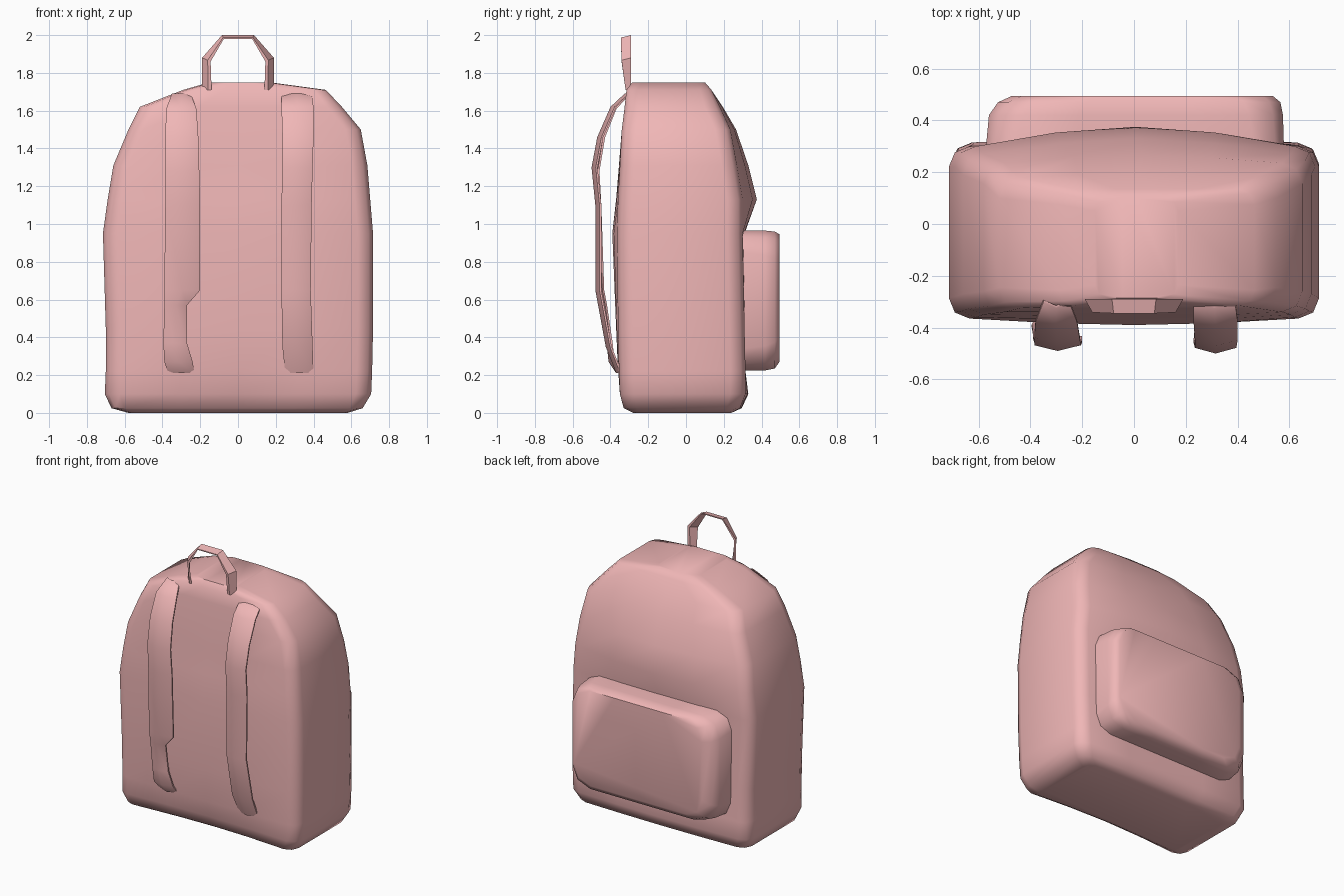
import bpy, bmesh, math

fabric = bpy.data.materials.new("fabric")
fabric.diffuse_color = (0.87, 0.47, 0.47, 1)


def loft(name, rings, angle=50):
    """Skin a list of equal-length point rings and cap both ends."""
    bm = bmesh.new()
    rows = [[bm.verts.new(p) for p in ring] for ring in rings]
    n = len(rows[0])
    for a, b in zip(rows, rows[1:]):
        for i in range(n):
            j = (i + 1) % n
            bm.faces.new((a[i], a[j], b[j], b[i]))
    bm.faces.new(rows[0])
    bm.faces.new(rows[-1])
    bmesh.ops.recalc_face_normals(bm, faces=bm.faces)
    me = bpy.data.meshes.new(name)
    bm.to_mesh(me)
    bm.free()
    ob = bpy.data.objects.new(name, me)
    bpy.context.collection.objects.link(ob)
    me.materials.append(fabric)
    bpy.ops.object.select_all(action='DESELECT')
    ob.select_set(True)
    bpy.context.view_layer.objects.active = ob
    bpy.ops.object.shade_smooth_by_angle(angle=math.radians(angle))
    return ob


def rounded(u0, u1, v0, v1, r, low=0, high=0):
    """Rounded rectangle; low and high bulge its two long sides outwards."""
    pts = []
    corners = [(u1 - r, v1 - r, 0), (u0 + r, v1 - r, 90),
               (u0 + r, v0 + r, 180), (u1 - r, v0 + r, 270)]
    for cu, cv, start in corners:
        for k in range(3):
            t = math.radians(start + 45 * k)
            pts.append((cu + r * math.cos(t), cv + r * math.sin(t)))
        if start in (0, 180):
            top = start == 0
            for f in (0.25, 0.5, 0.75):
                s = f if top else 1 - f
                u = (u1 - r) * (1 - s) + (u0 + r) * s
                b = math.sin(math.pi * f)
                pts.append((u, v1 + high * b if top else v0 - low * b))
    return pts


# Main bag: z, left, right, front, back, corner radius, front bulge, back bulge
body = [
    (0.00, -0.58, 0.58, -0.28, 0.24, 0.06, -0.02, 0.00),
    (0.025, -0.67, 0.66, -0.33, 0.285, 0.07, -0.03, 0.01),
    (0.10, -0.705, 0.705, -0.35, 0.315, 0.08, -0.02, 0.015),
    (0.22, -0.70, 0.71, -0.355, 0.315, 0.08, 0.005, 0.00),
    (0.45, -0.70, 0.715, -0.36, 0.31, 0.08, 0.01, 0.00),
    (0.95, -0.715, 0.715, -0.365, 0.30, 0.08, 0.025, 0.01),
    (1.13, -0.69, 0.70, -0.36, 0.30, 0.08, 0.01, 0.075),
    (1.31, -0.66, 0.685, -0.35, 0.27, 0.08, 0.005, 0.06),
    (1.50, -0.58, 0.65, -0.34, 0.235, 0.08, 0.00, 0.03),
    (1.62, -0.52, 0.55, -0.325, 0.18, 0.08, 0.00, 0.015),
    (1.71, -0.29, 0.465, -0.315, 0.135, 0.06, 0.00, 0.00),
    (1.75, -0.15, 0.17, -0.285, 0.10, 0.05, 0.00, 0.00),
]
loft("bag_body", [[(x, y, z) for x, y in rounded(*dims)] for z, *dims in body])

# Outer pocket: y, left, right, bottom, top, corner radius
pocket = [
    (0.26, -0.575, 0.58, 0.225, 0.965, 0.11),
    (0.42, -0.56, 0.575, 0.225, 0.965, 0.13),
    (0.47, -0.525, 0.565, 0.235, 0.96, 0.14),
    (0.495, -0.47, 0.535, 0.27, 0.945, 0.13),
]
loft("front_pocket", [[(x, y, z) for x, z in rounded(*dims)] for y, *dims in pocket])


# Shoulder straps: z, y, left edge, right edge of each station
def strap(name, stations):
    rings = []
    for z, y, x0, x1 in stations:
        m = (x0 + x1) / 2
        outer = [(x0, y + 0.012), (m, y - 0.01), (x1, y + 0.012)]
        inner = [(x, v + 0.01) for x, v in reversed(outer)]
        rings.append([(x, v, z) for x, v in outer + inner])
    loft(name, rings)


strap("strap_left", [
    (1.69, -0.315, -0.35, -0.25), (1.61, -0.39, -0.38, -0.22),
    (1.46, -0.45, -0.385, -0.21), (1.28, -0.48, -0.385, -0.205),
    (1.10, -0.47, -0.385, -0.20), (0.65, -0.455, -0.39, -0.20),
    (0.57, -0.44, -0.39, -0.27), (0.37, -0.41, -0.395, -0.27),
    (0.27, -0.40, -0.39, -0.24), (0.21, -0.36, -0.37, -0.23)])
strap("strap_right", [
    (1.69, -0.315, 0.23, 0.39), (1.62, -0.39, 0.23, 0.40),
    (1.46, -0.46, 0.235, 0.40), (1.30, -0.49, 0.235, 0.395),
    (1.10, -0.47, 0.23, 0.39), (0.65, -0.47, 0.23, 0.385),
    (0.35, -0.415, 0.235, 0.395), (0.21, -0.36, 0.25, 0.40)])

# Carry handle, a thin band whose legs slant inwards towards the front:
# outer x, outer z, inner x, inner z down one side, then mirrored
half = [(0.19, 1.71, 0.14, 1.71), (0.19, 1.88, 0.145, 1.86), (0.085, 2.0, 0.075, 1.98)]
arch = [(-a, b, -c, d) for a, b, c, d in half] + half[::-1]
rings = []
for ox, oz, ix, iz in arch:
    front = -0.32 - 0.025 * min(1, (oz - 1.71) / 0.2)
    mix = lambda t: (ox + (ix - ox) * t, oz + (iz - oz) * t)
    corners = [(0.65, front), (0, -0.29), (0.35, -0.29), (1, front)]
    rings.append([(mix(t)[0], y, mix(t)[1]) for t, y in corners])
loft("carry_handle", rings, 30)
